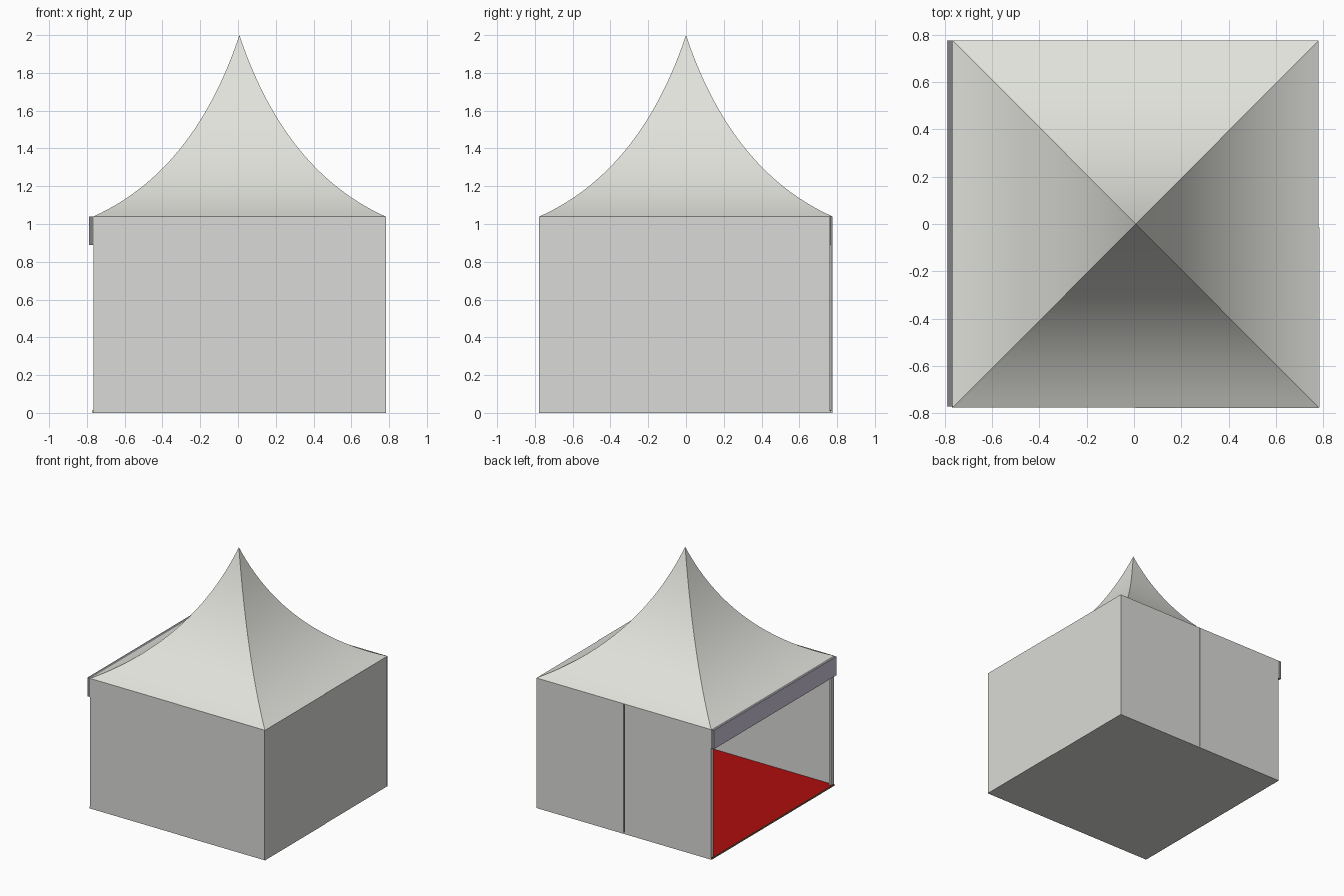
import bpy
import bmesh
import math
from mathutils import Vector

old = bpy.data.objects.get("Cube")
if old:
    bpy.data.objects.remove(old, do_unlink=True)


def material(name, rgb):
    mat = bpy.data.materials.new(name)
    mat.use_nodes = True
    colour = (*rgb, 1)
    mat.diffuse_color = colour
    mat.node_tree.nodes["Principled BSDF"].inputs["Base Color"].default_value = colour
    return mat


ROOF = material("warm white canvas", (0.75, 0.76, 0.71))
WALL = material("light grey panel", (0.70, 0.70, 0.68))
TRIM = material("dark grey trim", (0.22, 0.22, 0.22))
LILAC = material("lilac grey", (0.62, 0.57, 0.70))
RED = material("red carpet", (0.42, 0.004, 0.004))
BROWN = material("brown edging", (0.25, 0.10, 0.04))


def finish(name, bm, mat):
    bmesh.ops.recalc_face_normals(bm, faces=bm.faces)
    mesh = bpy.data.meshes.new(name)
    bm.to_mesh(mesh)
    bm.free()
    mesh.materials.append(mat)
    obj = bpy.data.objects.new(name, mesh)
    bpy.context.collection.objects.link(obj)
    return obj


def box(name, low, high, mat):
    low, high = Vector(low), Vector(high)
    bm = bmesh.new()
    bmesh.ops.create_cube(bm, size=1)
    bmesh.ops.scale(bm, vec=high - low, verts=bm.verts)
    bmesh.ops.translate(bm, vec=(low + high) / 2, verts=bm.verts)
    return finish(name, bm, mat)


X0, X1, Y, EAVE = -0.765, 0.78, 0.775, 1.04

# Floor slab, carpet and the edging of the open side
box("floor_slab", (X0, -Y, 0), (X1, Y, 0.01), WALL)
box("carpet", (X0, -Y + 0.01, 0.01), (X1 - 0.01, Y - 0.01, 0.014), RED)
box("threshold", (X0 - 0.004, -Y, 0), (X0, Y, 0.014), BROWN)

# Three closed sides, each of two thin panels meeting in the middle
T, MID = 0.008, 0.006
for part, a, b in (("right", X0, MID), ("left", MID, X1)):
    step = 0.002 if part == "left" else 0
    box(f"front_panel_{part}", (a, -Y - step, 0), (b, -Y + T, EAVE), WALL)
    gap = 0.004 if part == "left" else -0.004
    ends = (a + gap, b) if part == "left" else (a, b + gap)
    box(f"back_panel_{part}", (ends[0], Y - T, 0), (ends[1], Y, EAVE), WALL)
for part, a, b, step in (("front", -Y, -0.015, 0.003), ("back", -0.015, Y - 0.012, 0)):
    box(f"side_panel_{part}", (X1 - T, a, 0), (X1 + step, b, EAVE), WALL)

# Corner posts, and a dark backing strip behind the seam of the back
for label, x in (("open", X0 + 0.012), ("closed", X1 - 0.02)):
    for end, y in (("front", -Y + 0.02), ("back", Y - 0.02)):
        box(f"post_{label}_{end}", (x - 0.01, y - 0.01, 0.01), (x + 0.01, y + 0.01, EAVE), WALL)
box("back_seam", (MID - 0.01, Y - 0.014, 0.01), (MID + 0.01, Y - 0.009, EAVE - 0.02), TRIM)

# Valance over the open side
box("valance", (-0.787, -Y + 0.003, 0.89), (X0 + 0.002, Y, EAVE), TRIM)
box("valance_face", (-0.79, -Y + 0.003, 0.89), (-0.787, Y, EAVE), LILAC)

# Concave pyramid roof: square rings that follow a quadratic curve to the peak
RINGS = 28
centre = (X0 + X1) / 2
half_x = (X1 - X0) / 2
bm = bmesh.new()
rings = []
for i in range(RINGS):
    t = i / RINGS
    s = (1 - t) ** 2 + 2 * t * (1 - t) * 0.31
    z = EAVE * (1 - t) ** 2 + 2 * t * (1 - t) * 1.28 + 2 * t ** 2
    rings.append([bm.verts.new((centre + sx * s * half_x, sy * s * Y, z))
                  for sx, sy in ((-1, -1), (1, -1), (1, 1), (-1, 1))])
peak = bm.verts.new((centre, 0, 2))
for low, high in zip(rings, rings[1:]):
    for k in range(4):
        n = (k + 1) % 4
        bm.faces.new((low[k], low[n], high[n], high[k]))
for k in range(4):
    bm.faces.new((rings[-1][k], rings[-1][(k + 1) % 4], peak))
roof = finish("roof", bm, ROOF)

bpy.ops.object.select_all(action="DESELECT")
roof.select_set(True)
bpy.context.view_layer.objects.active = roof
bpy.ops.object.shade_smooth_by_angle(angle=math.radians(18))
